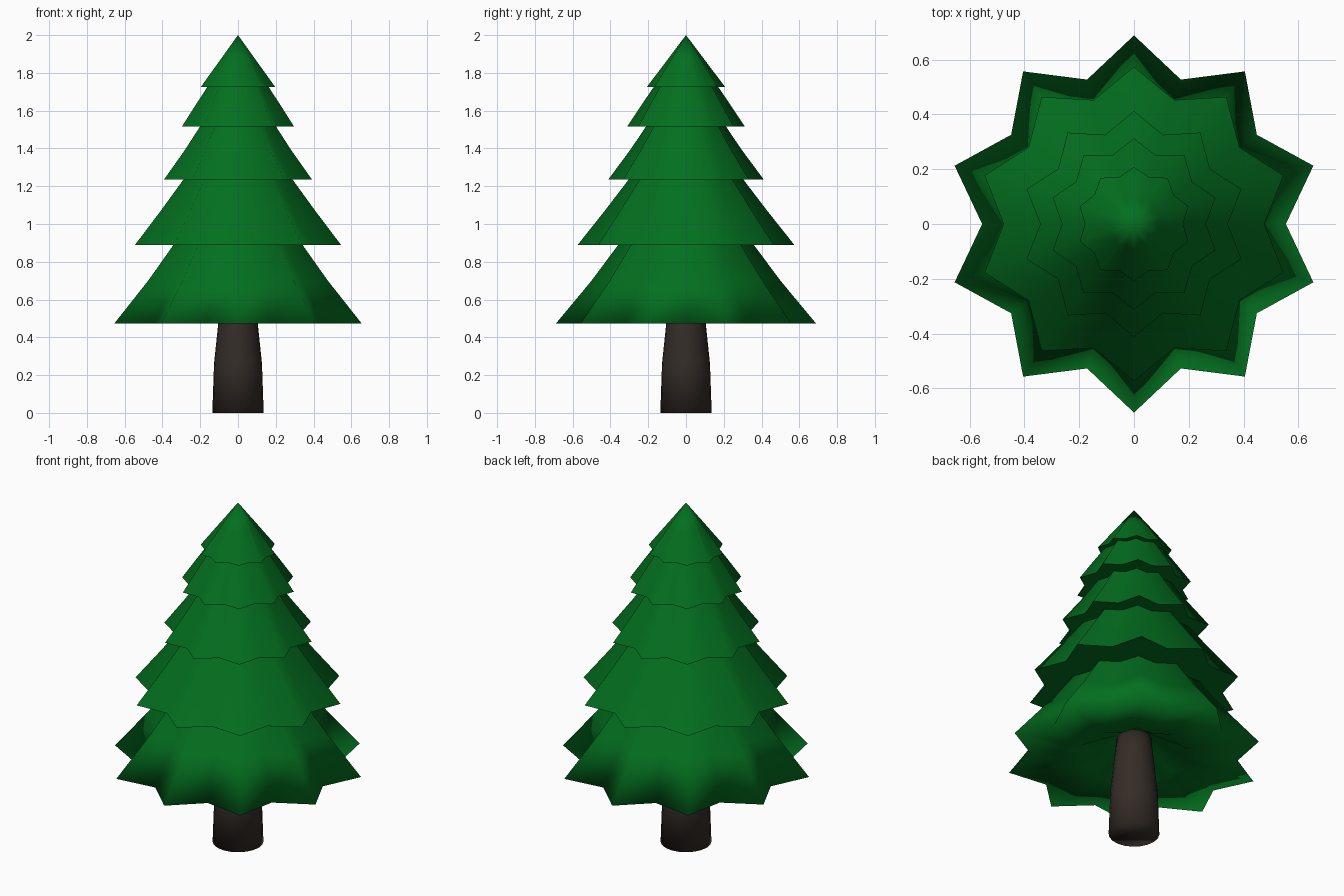
import bpy, bmesh
from math import cos, sin, pi

if "Cube" in bpy.data.objects:
    bpy.data.objects.remove(bpy.data.objects["Cube"])


def loft(name, rings, n, colour, points=False, sharp=()):
    """Skin stacked rings (z, radius, valley ratio); odd vertices are valleys."""
    bm = bmesh.new()
    loops = []
    for z, r, ratio in rings:
        loop = []
        for i in range(n):
            a = pi / 2 + 2 * pi * i / n
            q = r * (ratio if i % 2 else 1)
            loop.append(bm.verts.new((q * cos(a), q * sin(a), z)))
        loops.append(loop)
    for lo, hi in zip(loops, loops[1:]):
        for i in range(n):
            j = (i + 1) % n
            bm.faces.new((lo[i], lo[j], hi[j], hi[i]))
    bm.faces.new(loops[0][::-1])
    if points:  # close to an apex at the tree top
        tip = bm.verts.new((0, 0, 2))
        for i in range(n):
            bm.faces.new((loops[-1][i], loops[-1][(i + 1) % n], tip))
    else:
        bm.faces.new(loops[-1])
    for f in bm.faces:
        f.smooth = True
    for k in sharp:  # crease chosen rings
        for i in range(n):
            bm.edges.get((loops[k][i], loops[k][(i + 1) % n])).smooth = False
    bmesh.ops.recalc_face_normals(bm, faces=bm.faces)
    me = bpy.data.meshes.new(name)
    bm.to_mesh(me)
    bm.free()
    mat = bpy.data.materials.new(name + "_colour")
    mat.diffuse_color = colour
    mat.use_nodes = True
    mat.node_tree.nodes["Principled BSDF"].inputs["Base Color"].default_value = mat.diffuse_color
    me.materials.append(mat)
    ob = bpy.data.objects.new(name, me)
    bpy.context.collection.objects.link(ob)
    return ob


# Foliage: star-shaped skirts (edge z, edge r, valley ratio, mid z, mid r, top r)
tiers = [
    (0.474, 0.688, 0.805, 0.70, 0.50, 0.355),
    (0.890, 0.573, 0.83, 1.07, 0.43, 0.300),
    (1.235, 0.412, 0.83, 1.39, 0.297, 0.208),
    (1.516, 0.312, 0.84, 1.63, 0.236, 0.168),
]
rings = [(0.59, 0.09, 1.0), (0.476, 0.31, 0.86)]  # ledge and hollow underside
sharp = []
for k, (z, r, v, zm, rm, rt) in enumerate(tiers):
    z_next = tiers[k + 1][0] if k + 1 < len(tiers) else 1.724
    if k:
        sharp.append(len(rings))
    rings += [(z, r, v), (zm, rm, 0.83), (z_next + 0.005, rt, 0.85)]
    sharp.append(len(rings) - 1)
sharp.append(len(rings))
rings += [(1.724, 0.208, 0.86), (1.87, 0.098, 0.86)]
loft("foliage", rings, 20, (0.001, 0.16, 0.014, 1), points=True, sharp=sharp)

# Tapered trunk
trunk = [(0, 0.136, 1), (0.26, 0.127, 1), (0.48, 0.104, 1), (0.6, 0.092, 1)]
loft("trunk", trunk, 20, (0.034, 0.025, 0.020, 1))
